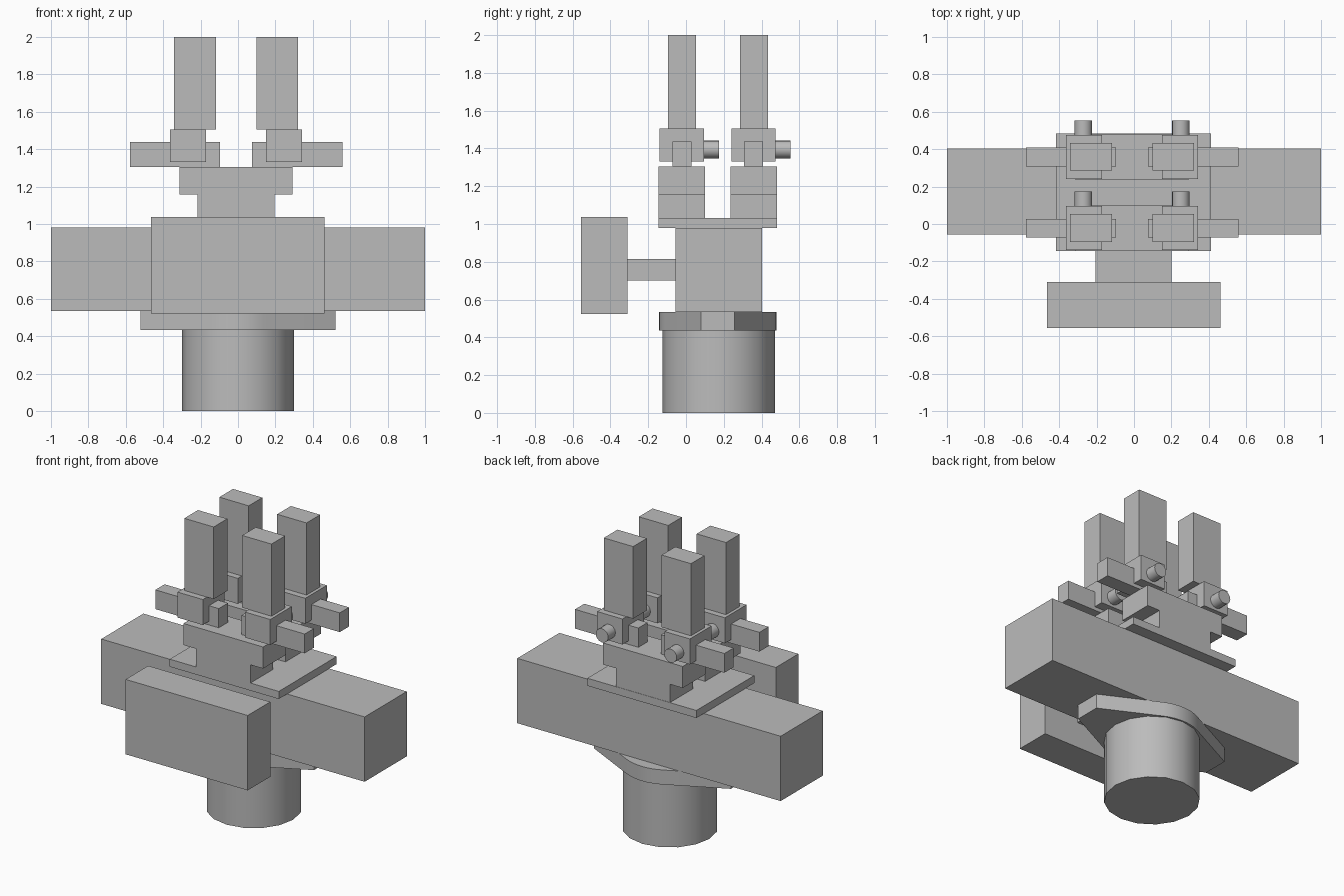
import bpy
import bmesh
from math import sin, cos, pi, acos, atan2, hypot
from mathutils import Vector, Matrix

cube = bpy.data.objects.get("Cube")
if cube:
    bpy.data.objects.remove(cube, do_unlink=True)

metal = bpy.data.materials.new("plain_grey")
metal.use_nodes = True
GREY = (0.5, 0.5, 0.5, 1)
metal.diffuse_color = GREY
metal.node_tree.nodes["Principled BSDF"].inputs["Base Color"].default_value = GREY

BODY_Y = 0.173     # depth centre of the main body
HEAD_X = -0.01     # centre of the clamp head


def finish(name, bm, smooth=False):
    bmesh.ops.recalc_face_normals(bm, faces=bm.faces)
    mesh = bpy.data.meshes.new(name)
    bm.to_mesh(mesh)
    bm.free()
    mesh.materials.append(metal)
    obj = bpy.data.objects.new(name, mesh)
    bpy.context.collection.objects.link(obj)
    if smooth:
        bpy.ops.object.select_all(action='DESELECT')
        obj.select_set(True)
        bpy.context.view_layer.objects.active = obj
        bpy.ops.object.shade_smooth_by_angle()
    return obj


def box(name, x, y, z):
    bm = bmesh.new()
    bmesh.ops.create_cube(bm, size=1)
    ends = (x, y, z)
    for v in bm.verts:
        v.co = [a[0] + (c + 0.5) * (a[1] - a[0]) for c, a in zip(v.co, ends)]
    return finish(name, bm)


def cylinder(name, radius, start, end):
    start, end = Vector(start), Vector(end)
    axis = end - start
    turn = axis.to_track_quat('Z', 'Y').to_matrix().to_4x4()
    bm = bmesh.new()
    bmesh.ops.create_cone(bm, cap_ends=True, segments=16, radius1=radius,
                          radius2=radius, depth=axis.length,
                          matrix=Matrix.Translation((start + end) / 2) @ turn)
    return finish(name, bm, True)


def prism(name, points, direction, smooth=False):
    bm = bmesh.new()
    face = bm.faces.new([bm.verts.new(p) for p in points])
    new = bmesh.ops.extrude_face_region(bm, geom=[face])["geom"]
    verts = [g for g in new if isinstance(g, bmesh.types.BMVert)]
    bmesh.ops.translate(bm, verts=verts, vec=direction)
    return finish(name, bm, smooth)


# Round base with a lozenge flange: flat tips joined to an arc by tangents
cylinder("base_cylinder", 0.298, (0, BODY_Y, 0), (0, BODY_Y, 0.435))
tip_x, tip_y, arc_r = 0.52, 0.088, 0.311
tangent = atan2(tip_y, tip_x) + acos(arc_r / hypot(tip_x, tip_y))
half = [(tip_x, tip_y)]
for i in range(9):
    a = tangent + (pi - 2 * tangent) * i / 8
    half.append((arc_r * cos(a), arc_r * sin(a)))
half.append((-tip_x, tip_y))
outline = half + [(-x, -y) for x, y in half]
prism("base_flange", [(x, y + BODY_Y - 0.005, 0.435) for x, y in outline],
      (0, 0, 0.1), True)

# Main body and front box on its connector
box("main_body", (-1, 1), (-0.055, 0.402), (0.535, 0.98))
box("front_connector", (-0.205, 0.2), (-0.31, -0.055), (0.7, 0.815))
box("front_box", (-0.465, 0.462), (-0.555, -0.31), (0.523, 1.037))
box("top_plate", (HEAD_X + 0.007 - 0.414, HEAD_X + 0.007 + 0.414),
    (-0.145, 0.483), (0.98, 1.032))

# Two identical clamp rows, each a T block carrying a mirrored pair of clamps
for row, y in (("front", -0.022), ("rear", 0.358)):
    side = [(0.206, 1.032), (0.206, 1.157), (0.302, 1.157), (0.302, 1.305)]
    tee = side + [(-x, z) for x, z in reversed(side)]
    prism(row + "_t_block", [(HEAD_X + x, y - 0.123, z) for x, z in tee],
          (0, 0.246, 0))
    for hand, s in (("left", 1), ("right", -1)):
        tag = f"{row}_{hand}_"

        def span(a, b):
            return sorted((HEAD_X + s * a, HEAD_X + s * b))

        box(tag + "rail", span(0.086, 0.567), (y - 0.05, y + 0.05), (1.305, 1.437))
        box(tag + "clamp", span(0.16, 0.352), (y - 0.117, y + 0.117), (1.33, 1.505))
        box(tag + "pillar", span(0.108, 0.331), (y - 0.073, y + 0.075), (1.505, 2))
        knob_x = HEAD_X + s * 0.26
        cylinder(tag + "knob", 0.047, (knob_x, y + 0.11, 1.395),
                 (knob_x, y + 0.196, 1.395))
